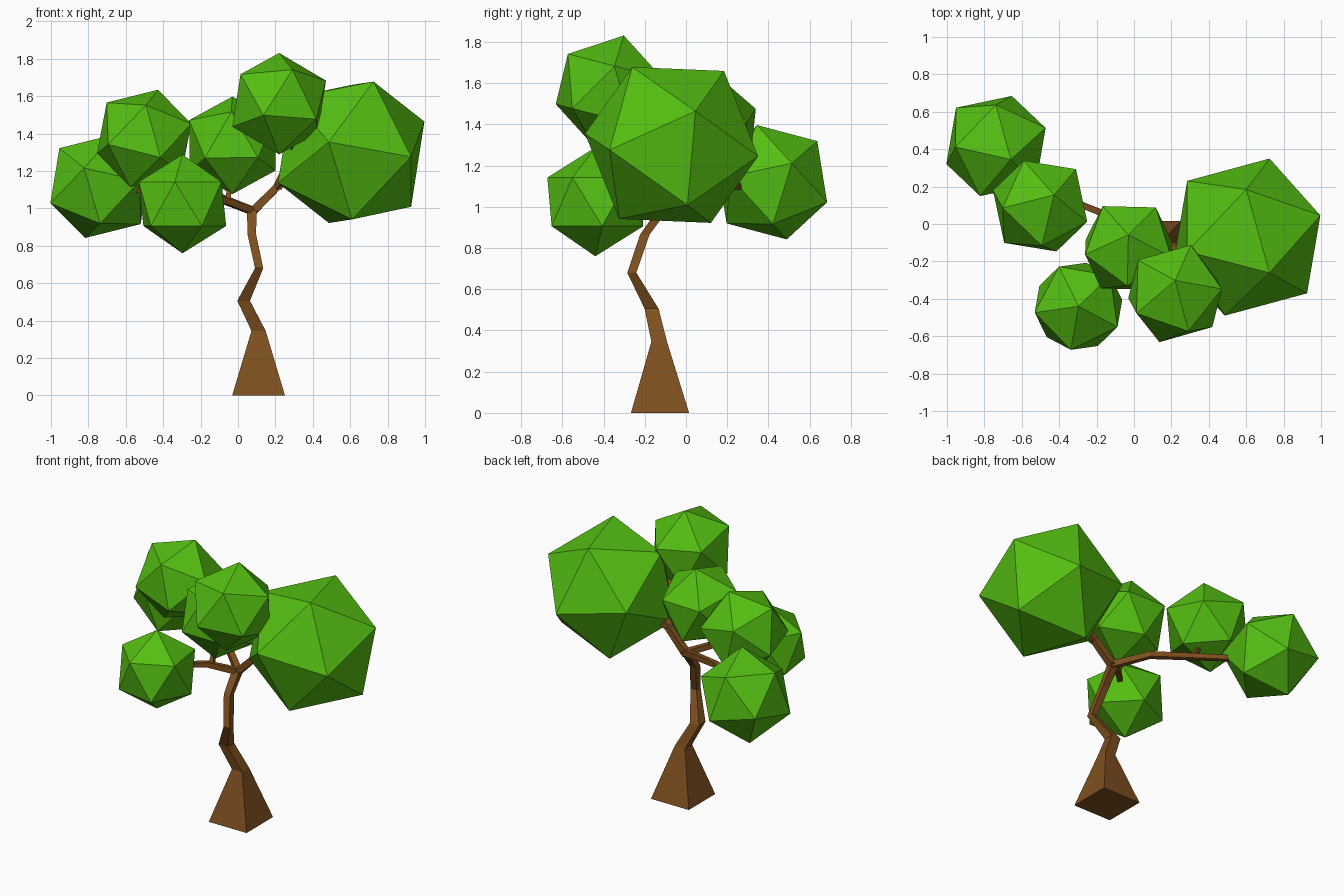
import bpy, bmesh
from mathutils import Vector, Matrix

if "Cube" in bpy.data.objects:
    bpy.data.objects.remove(bpy.data.objects["Cube"])


def material(name, color):
    m = bpy.data.materials.new(name)
    m.diffuse_color = color
    m.use_nodes = True
    m.node_tree.nodes["Principled BSDF"].inputs["Base Color"].default_value = m.diffuse_color
    return m


LEAF = material("leaf_green", (0.09, 0.52, 0.006, 1))
BARK = material("bark_brown", (0.21, 0.08, 0.014, 1))


def add_object(name, bm, mat):
    bmesh.ops.recalc_face_normals(bm, faces=bm.faces)
    mesh = bpy.data.meshes.new(name)
    bm.to_mesh(mesh)
    bm.free()
    mesh.materials.append(mat)
    ob = bpy.data.objects.new(name, mesh)
    bpy.context.collection.objects.link(ob)
    return ob


def frame(a, b):
    """Orthonormal basis with z along a and b lying in the xz plane."""
    z = Vector(a).normalized()
    x = (Vector(b) - z * z.dot(Vector(b))).normalized()
    return Matrix((x, z.cross(x), z)).transposed()


def foliage(name, center, radius, corner, neighbour):
    """Icosahedron turned so two adjacent corners point the given ways."""
    bm = bmesh.new()
    bmesh.ops.create_icosphere(bm, subdivisions=1, radius=radius)
    top = max(bm.verts, key=lambda v: v.co.z).co.copy()
    ring = next(v.co.copy() for v in bm.verts if 0.1 < v.co.z / radius < 0.9)
    turn = frame(corner, neighbour) @ frame(top, ring).transposed()
    for v in bm.verts:
        v.co = turn @ v.co + Vector(center)
    return add_object(name, bm, LEAF)


def limb(name, rings, level=False):
    """Square tube through (x, y, z, half width) rings."""
    bm = bmesh.new()
    pts = [Vector(r[:3]) for r in rings]
    loops = []
    for i, r in enumerate(rings):
        d = pts[min(i + 1, len(pts) - 1)] - pts[max(i - 1, 0)]
        rot = Matrix.Identity(3) if level else d.to_track_quat('Z', 'Y').to_matrix()
        h = r[3]
        loops.append([bm.verts.new(pts[i] + rot @ Vector((sx * h, sy * h, 0)))
                      for sx, sy in ((-1, -1), (1, -1), (1, 1), (-1, 1))])
    for a, b in zip(loops, loops[1:]):
        for k in range(4):
            n = (k + 1) % 4
            bm.faces.new((a[k], a[n], b[n], b[k]))
    bm.faces.new(loops[0])
    bm.faces.new(loops[-1])
    return add_object(name, bm, BARK)


# Crooked trunk with a flared square foot
limb("trunk", [(0.11, -0.126, 0, 0.141), (0.11, -0.13, 0.345, 0.038),
               (0.03, -0.167, 0.506, 0.034), (0.113, -0.263, 0.68, 0.022),
               (0.073, -0.2, 0.865, 0.023), (0.075, -0.11, 0.99, 0.026)], level=True)

# Branches
limb("right_branch", [(0.07, -0.11, 0.975, 0.022), (0.21, -0.12, 1.115, 0.02),
                      (0.34, -0.11, 1.2, 0.018)])
limb("upper_branch", [(0.21, -0.12, 1.11, 0.018), (0.3, -0.2, 1.3, 0.015),
                      (0.27, -0.3, 1.42, 0.012)])
limb("left_branch", [(0.08, -0.11, 0.985, 0.02), (-0.1, 0.03, 1.06, 0.018),
                     (-0.3, 0.11, 1.09, 0.017), (-0.6, 0.3, 1.1, 0.014)])
limb("front_branch", [(0.08, -0.11, 0.985, 0.019), (-0.07, -0.23, 1.04, 0.017),
                      (-0.2, -0.36, 1.05, 0.014)])
limb("left_twig", [(-0.36, 0.14, 1.09, 0.014), (-0.43, 0.12, 1.22, 0.011)])
limb("middle_twig", [(-0.05, -0.21, 1.03, 0.014), (-0.05, -0.17, 1.15, 0.011)])

# Foliage clumps
foliage("foliage_right", (0.605, -0.07, 1.30), 0.44, (0.12, -0.192, 0.38), (0.39, 0.118, 0.16))
foliage("foliage_top", (0.22, -0.372, 1.56), 0.28, (0, 0.07, 0.27), (0.253, 0.024, 0.12))
foliage("foliage_middle", (-0.03, -0.128, 1.337), 0.27, (0, 0.07, 0.262), (-0.23, -0.036, 0.13))
foliage("foliage_front", (-0.297, -0.44, 1.024), 0.264, (0, 0, 1), (0.208, -0.11, 0.12))
foliage("foliage_upper_left", (-0.502, 0.096, 1.374), 0.277, (0.075, 0.06, 0.262), (0.25, -0.08, 0.088))
foliage("foliage_left", (-0.738, 0.417, 1.119), 0.297, (-0.08, 0.073, -0.281), (-0.262, -0.094, -0.094))
